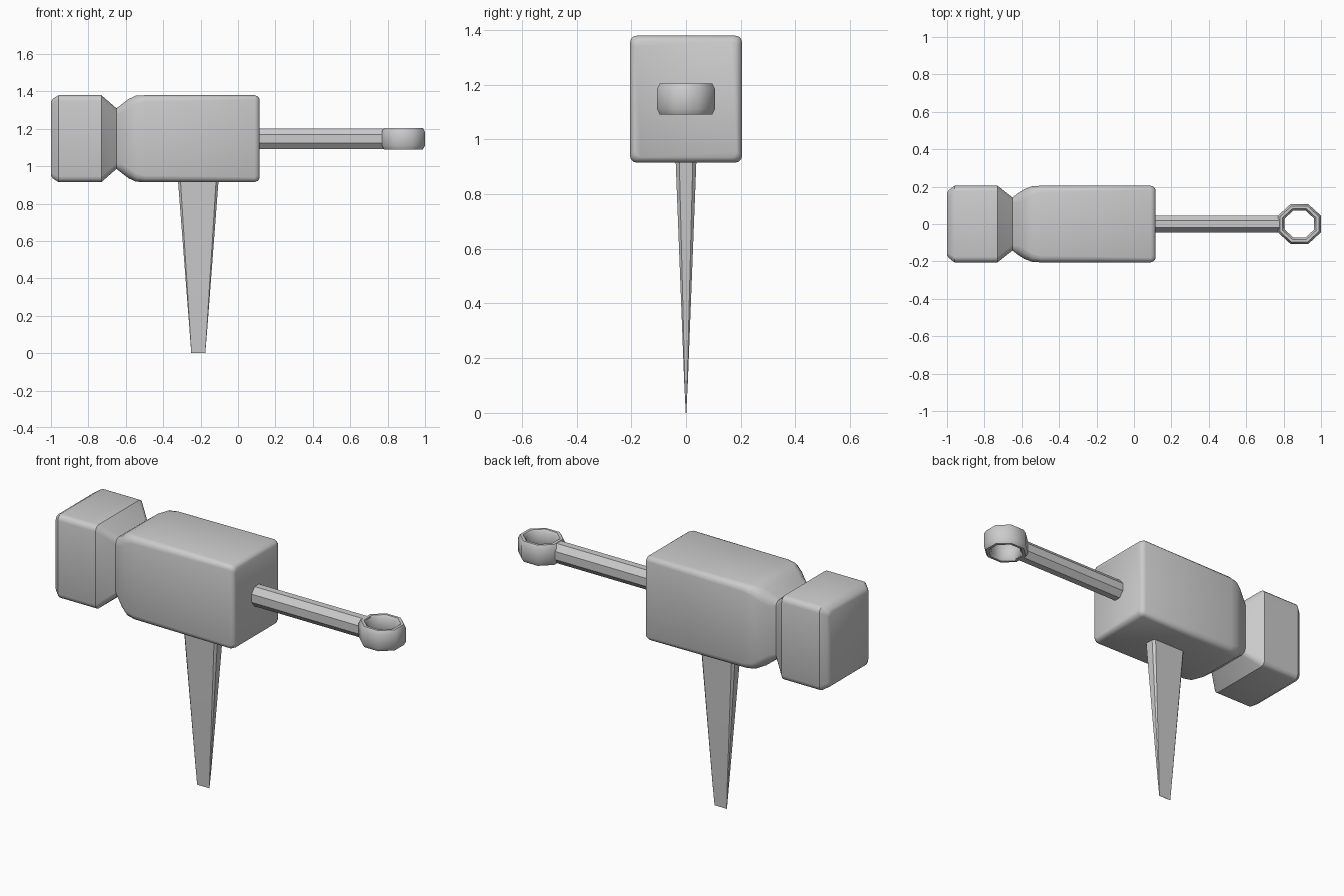
import bpy, math
from math import cos, sin, pi

if "Cube" in bpy.data.objects:
    bpy.data.objects.remove(bpy.data.objects["Cube"])

CZ = 1.147  # height of the head axis


def make_mesh(name, verts, faces, angle=35):
    me = bpy.data.meshes.new(name)
    me.from_pydata(verts, [], faces)
    ob = bpy.data.objects.new(name, me)
    bpy.context.collection.objects.link(ob)
    bpy.ops.object.select_all(action='DESELECT')
    ob.select_set(True)
    bpy.context.view_layer.objects.active = ob
    bpy.ops.object.mode_set(mode='EDIT')
    bpy.ops.mesh.select_all(action='SELECT')
    bpy.ops.mesh.normals_make_consistent(inside=False)
    bpy.ops.object.mode_set(mode='OBJECT')
    bpy.ops.object.shade_smooth_by_angle(angle=math.radians(angle))
    return ob


def loft(name, rings, caps=True, angle=35, closed=False):
    n, m = len(rings[0]), len(rings)
    verts = [p for r in rings for p in r]
    faces = []
    for i in range(m if closed else m - 1):
        a, b = i * n, ((i + 1) % m) * n
        for j in range(n):
            k = (j + 1) % n
            faces.append((a + j, a + k, b + k, b + j))
    if caps and not closed:
        faces += [tuple(range(n)), tuple(range((m - 1) * n, m * n))]
    return make_mesh(name, verts, faces, angle)


def rounded_rect(hu, hv, r, seg=3):
    pts = []
    for q, (su, sv) in enumerate([(1, 1), (-1, 1), (-1, -1), (1, -1)]):
        for i in range(seg + 1):
            a = (q + i / seg) * pi / 2
            pts.append((su * (hu - r) + r * cos(a), sv * (hv - r) + r * sin(a)))
    return pts


def head_ring(x, hy, hz, r):
    return [(x, y, CZ + z) for y, z in rounded_rect(hy, hz, r)]


# Hammer head: striking block, neck and main body in one loft
sections = [(-1.0, .168, .198, .02), (-.99, .182, .213, .025), (-.96, .205, .232, .03),
            (-.73, .205, .232, .03), (-.65, .142, .162, .03), (-.62, .165, .185, .05),
            (-.585, .187, .212, .055), (-.545, .202, .230, .045), (-.50, .205, .232, .035),
            (.09, .205, .232, .025), (.107, .198, .225, .025), (.115, .185, .212, .02)]
loft("hammer_head", [head_ring(*s) for s in sections])

# Spike: chamfered bar tapering to a chisel edge
def spike_ring(z, x0, x1, hy):
    cx, hx = (x0 + x1) / 2, (x1 - x0) / 2
    return [(cx + u, v, z) for u, v in rounded_rect(hx, hy, hy * .35, 1)]

loft("spike", [spike_ring(.95, -.323, -.102, .039),
               spike_ring(.12, -.259, -.165, .007),
               spike_ring(0, -.25, -.175, .001)], angle=20)

# Rod: octagonal bar running into the ring
def rod_ring(x):
    return [(x, .049 * cos(a), CZ + .059 * sin(a))
            for a in [(i + .5) * pi / 4 for i in range(8)]]

loft("handle_rod", [rod_ring(.08), rod_ring(.80)])

# Ring: octagonal eye with a chamfered cross-section
profile = [(.085, -.042), (.097, -.057), (.113, -.057), (.125, -.036),
           (.125, .036), (.113, .057), (.097, .057), (.085, .042)]
rings = []
for i in range(8):
    a = (i + .5) * pi / 4
    rings.append([(.8845 + r * cos(a), .92 * r * sin(a), CZ + z) for r, z in profile])
loft("handle_eye", rings, closed=True, angle=50)
